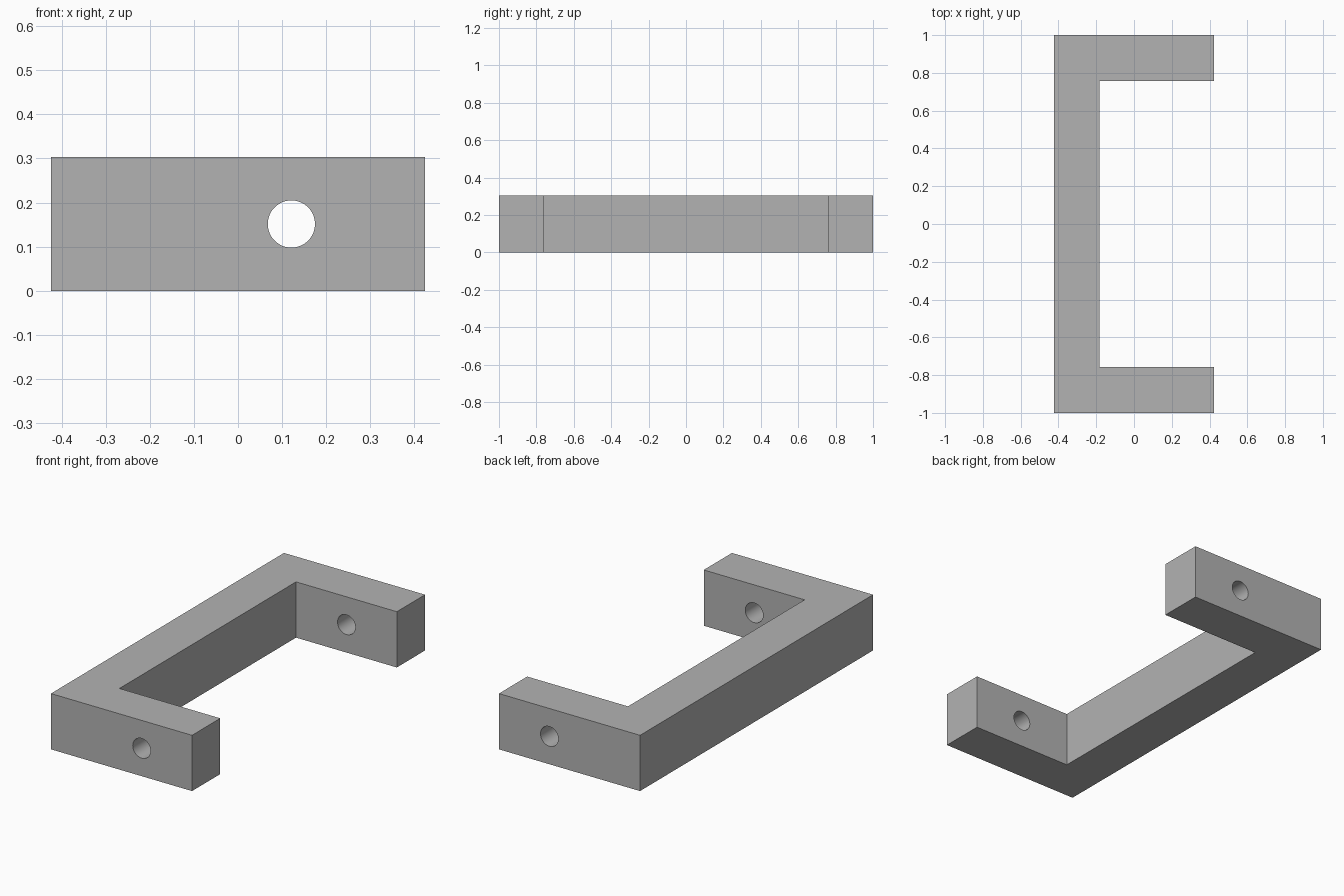
import bpy

cube = bpy.data.objects.get("Cube")
if cube:
    bpy.data.objects.remove(cube, do_unlink=True)

HALF_X, HALF_Y, HEIGHT, THICK = 0.424, 1.0, 0.303, 0.242
HOLE_X, HOLE_R = 0.121, 0.0535

# Plain grey material
grey = bpy.data.materials.new("plain_grey")
grey.use_nodes = True
colour = (0.45, 0.45, 0.45, 1)
grey.diffuse_color = colour
grey.node_tree.nodes["Principled BSDF"].inputs["Base Color"].default_value = colour

# C-shaped bracket outline, extruded upwards
inner_x, inner_y = -HALF_X + THICK, HALF_Y - THICK
half = [(HALF_X, inner_y), (HALF_X, HALF_Y), (-HALF_X, HALF_Y)]
outline = [(inner_x, inner_y)] + half
outline += [(x, -y) for x, y in reversed(outline)]
n = len(outline)
verts = [(x, y, z) for z in (0, HEIGHT) for x, y in outline]
faces = [tuple(reversed(range(n))), tuple(range(n, 2 * n))]
faces += [(i, (i + 1) % n, (i + 1) % n + n, i + n) for i in range(n)]
mesh = bpy.data.meshes.new("handle_bracket")
mesh.from_pydata(verts, [], faces)
mesh.materials.append(grey)
bracket = bpy.data.objects.new("handle_bracket", mesh)
bpy.context.collection.objects.link(bracket)

# Round hole through both arms
bpy.ops.mesh.primitive_cylinder_add(
    vertices=64, radius=HOLE_R, depth=3 * HALF_Y,
    location=(HOLE_X, 0, HEIGHT / 2), rotation=(1.570796, 0, 0))
cutter = bpy.context.object
cutter.name = "hole_cutter"
cutter.data.materials.append(grey)

cut = bracket.modifiers.new("screw_holes", 'BOOLEAN')
cut.operation = 'DIFFERENCE'
cut.solver = 'EXACT'
cut.object = cutter

# Apply the cut, remove the cutter and smooth the bores
bpy.ops.object.select_all(action='DESELECT')
bracket.select_set(True)
bpy.context.view_layer.objects.active = bracket
bpy.ops.object.modifier_apply(modifier=cut.name)
bpy.data.objects.remove(cutter, do_unlink=True)
bpy.ops.object.shade_smooth_by_angle(angle=0.52)
